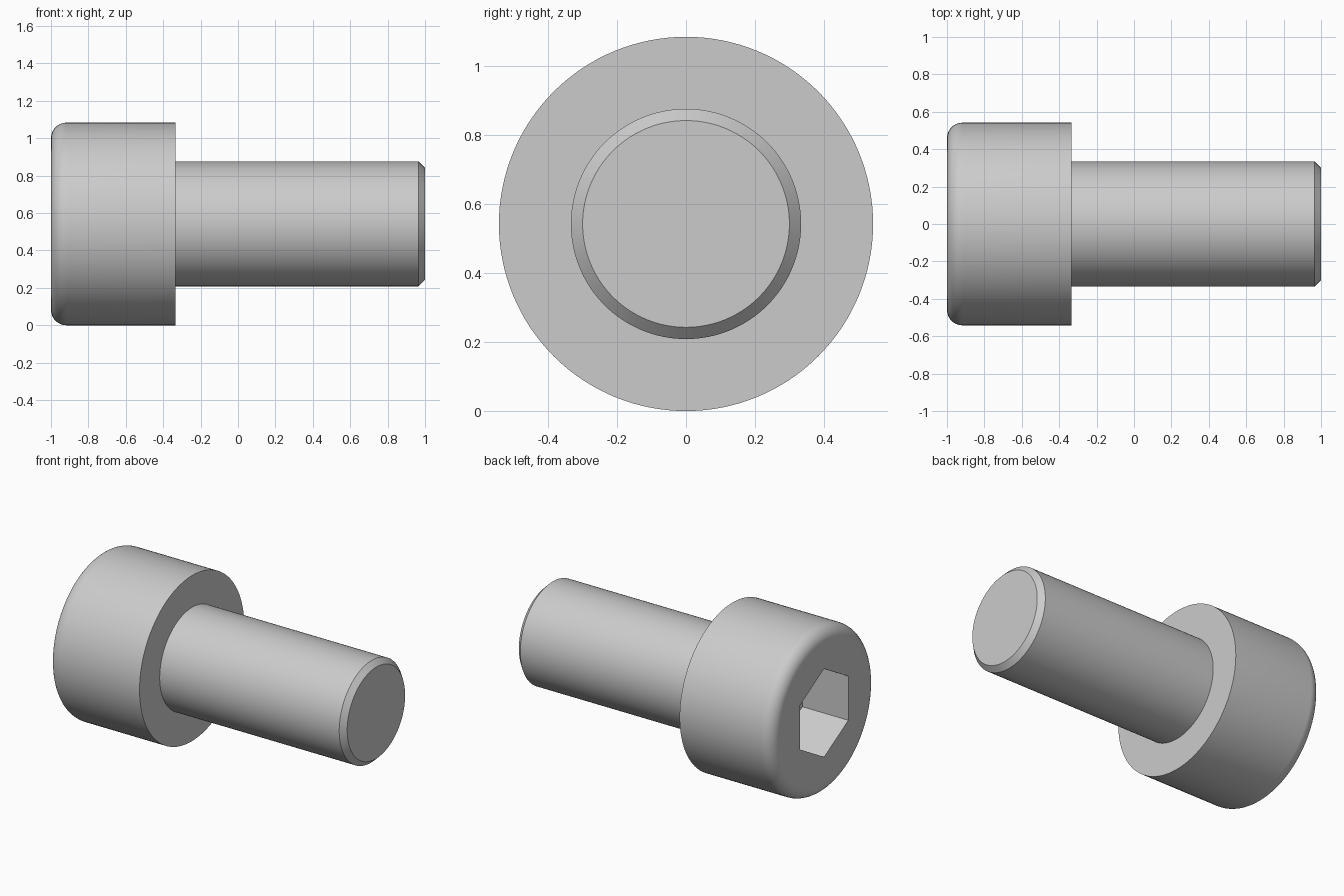
import bpy, bmesh, math
from mathutils import Matrix, Vector

if "Cube" in bpy.data.objects:
    bpy.data.objects.remove(bpy.data.objects["Cube"])

HEAD_R, SHANK_R = 0.5417, 0.3333
FILLET, CHAMFER = 0.083, 0.034
UNDERSIDE_X = -0.3333
FLATS, DEPTH = 0.5, 0.3333
SIDES = 128


def new_object(name, bm):
    bmesh.ops.recalc_face_normals(bm, faces=bm.faces)
    mesh = bpy.data.meshes.new(name)
    bm.to_mesh(mesh)
    bm.free()
    obj = bpy.data.objects.new(name, mesh)
    bpy.context.collection.objects.link(obj)
    return obj


# Screw body: (x, radius) profile with filleted head and chamfered tip
profile = [(-1, 0)]
for i in range(11):
    a = math.pi / 2 * i / 10
    profile.append((-1 + FILLET * (1 - math.cos(a)), HEAD_R - FILLET + FILLET * math.sin(a)))
profile += [(UNDERSIDE_X, HEAD_R), (UNDERSIDE_X, SHANK_R),
            (1 - CHAMFER, SHANK_R), (1, SHANK_R - CHAMFER), (1, 0)]

bm = bmesh.new()
verts = [bm.verts.new((x, 0, r)) for x, r in profile]
edges = [bm.edges.new(pair) for pair in zip(verts, verts[1:])]
bmesh.ops.spin(bm, geom=verts + edges, cent=(0, 0, 0), axis=(1, 0, 0),
               angle=math.tau, steps=SIDES, use_duplicate=False)
bmesh.ops.remove_doubles(bm, verts=bm.verts, dist=1e-5)
# merge the end fans into flat discs
for end in (-1, 1):
    fan = [f for f in bm.faces if all(abs(v.co.x - end) < 1e-5 for v in f.verts)]
    bmesh.ops.dissolve_faces(bm, faces=fan, use_verts=True)
screw = new_object("cap_screw", bm)

# Hexagonal drive socket cutter, corners pointing up and down
bm = bmesh.new()
hex_r = FLATS / math.sqrt(3)
ring = [bm.verts.new((-1.2, hex_r * math.sin(k * math.pi / 3), hex_r * math.cos(k * math.pi / 3)))
        for k in range(6)]
face = bm.faces.new(ring)
ext = bmesh.ops.extrude_face_region(bm, geom=[face], use_keep_orig=True)
bmesh.ops.translate(bm, vec=Vector((0.2 + DEPTH, 0, 0)),
                    verts=[g for g in ext["geom"] if isinstance(g, bmesh.types.BMVert)])
cutter = new_object("socket_cutter", bm)

cut = screw.modifiers.new("hex_socket", 'BOOLEAN')
cut.object = cutter
cut.operation = 'DIFFERENCE'
cut.solver = 'EXACT'
bpy.context.view_layer.objects.active = screw
screw.select_set(True)
bpy.ops.object.modifier_apply(modifier=cut.name)
bpy.data.objects.remove(cutter)

# Rest the head on the ground and shade
screw.data.transform(Matrix.Translation((0, 0, HEAD_R)))
bpy.ops.object.shade_smooth_by_angle(angle=math.radians(30))
